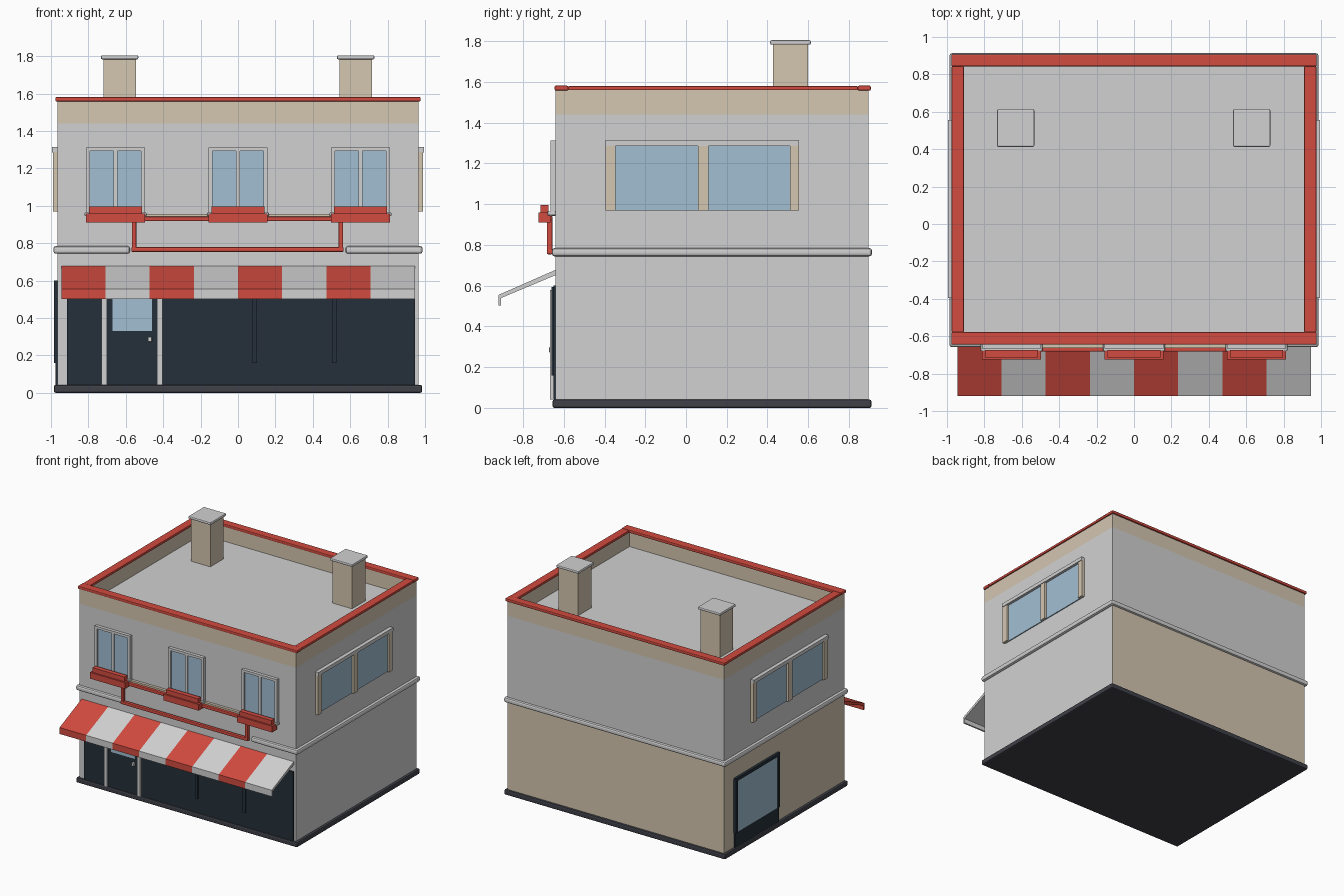
import bpy, bmesh, math
from mathutils import Vector

cube = bpy.data.objects.get("Cube")
if cube:
    bpy.data.objects.remove(cube)


def material(name, colour):
    m = bpy.data.materials.new(name)
    m.use_nodes = True
    m.diffuse_color = (*colour, 1)
    node = next(n for n in m.node_tree.nodes if n.type == 'BSDF_PRINCIPLED')
    node.inputs["Base Color"].default_value = (*colour, 1)
    node.inputs["Roughness"].default_value = 0.8
    return m


GREY = material("pale grey", (.64, .64, .64))
TAN = material("tan", (.66, .57, .44))
RED = material("red", (.64, .07, .05))
GLASS = material("window blue", (.36, .52, .65))
DARK = material("shopfront dark", (.018, .03, .042))
BASE = material("charcoal", (.05, .052, .065))


def finish(name, bm, mats):
    bmesh.ops.recalc_face_normals(bm, faces=bm.faces)
    mesh = bpy.data.meshes.new(name)
    bm.to_mesh(mesh)
    bm.free()
    for m in mats:
        mesh.materials.append(m)
    ob = bpy.data.objects.new(name, mesh)
    bpy.context.collection.objects.link(ob)
    return ob


def box(name, x, y, z, mat, bevel=0, second=None, rule=None):
    """Box from (low, high) pairs; rule picks faces for the second colour."""
    bm = bmesh.new()
    bmesh.ops.create_cube(bm, size=1)
    for v in bm.verts:
        v.co = Vector([r[0] if c < 0 else r[1] for c, r in zip(v.co, (x, y, z))])
    bm.normal_update()
    if rule:
        for f in bm.faces:
            f.material_index = int(rule(f.normal))
    if bevel:
        bmesh.ops.bevel(bm, geom=bm.edges[:], offset=bevel, segments=2,
                        profile=0.5, affect='EDGES')
    return finish(name, bm, [mat] + ([second] if second else []))


L, R, F, B = -0.965, 0.965, -0.64, 0.895   # wall planes
ROOF, TOP, BELT = 1.44, 1.565, 0.765

# Walls: two storeys and plinth
box("lower_storey", (L, R), (F, B), (0.01, BELT), GREY, second=TAN,
    rule=lambda n: n.x < -0.5 or n.y > 0.5)
box("upper_storey", (L, R), (F, B), (BELT, ROOF), GREY)
box("plinth", (L - .02, R + .02), (F - .015, B + .015), (0, .042), BASE, .01)

# Parapet and red coping
P = 0.045
for name, y in (("front", (F, F + P)), ("back", (B - P, B))):
    box(name + "_parapet", (L, R), y, (ROOF, TOP), TAN)
for name, x in (("right", (L, L + P)), ("left", (R - P, R))):
    box(name + "_parapet", x, (F + P, B - P), (ROOF, TOP), TAN)
for name, y in (("front", (-.645, -.578)), ("back", (.843, .907))):
    box(name + "_coping", (-.977, .977), y, (1.558, 1.582), RED, .006)
for name, x in (("right", (-.975, -.91)), ("left", (.91, .975))):
    box(name + "_coping", x, (-.578, .843), (1.56, 1.58), RED, .004)

# Chimneys
for name, cx in (("right", -.633), ("left", .629)):
    box(name + "_chimney", (cx - .087, cx + .087), (.428, .598), (ROOF, 1.785), TAN)
    box(name + "_chimney_cap", (cx - .1, cx + .1), (.413, .613), (1.783, 1.805), GREY, .007)

# Belt moulding, left open at the sign on the front
bz = (.744, .785)
for name, x, y in (("back", (-.987, .987), (B - .02, B + .018)),
                   ("right_side", (-.987, L + .02), (F - .018, B + .018)),
                   ("left_side", (R - .02, .987), (F - .018, B + .018)),
                   ("front_right", (-.987, -.578), (F - .018, F + .02)),
                   ("front_left", (.575, .987), (F - .018, F + .02))):
    box(name + "_belt", x, y, bz, GREY, .013)

# Sign frame of red bars with a thin tan rail above
sy = (-.683, -.655)
box("sign_bottom_bar", (-.57, .565), sy, (.754, .779), RED, .006)
for x in (-.556, .55):
    box("sign_side_bar", (x - .012, x + .012), sy, (.765, .935), RED, .006)
box("sign_top_bar", (-.57, .565), sy, (.918, .943), RED, .006)
box("sign_rail", (-.5, .5), (-.662, F), (.943, .957), TAN)

# Front windows with planters
for i, cx in enumerate((-.655, 0, .655)):
    fy = (-.665, F + .01)
    box("front_window_glass", (cx - .14, cx + .14), (-.648, F), (.965, 1.295), GLASS)
    for s in (-1, 1):
        a, b = sorted((cx + s * .137, cx + s * .157))
        box("front_window_jamb", (a, b), fy, (.955, 1.312), GREY)
    box("front_window_head", (cx - .137, cx + .137), fy, (1.292, 1.312), GREY)
    box("front_window_mullion", (cx - .01, cx + .01), (-.658, F), (.96, 1.292), GREY)
    box("front_window_sill", (cx - .165, cx + .165), (-.68, F), (.945, .965), GREY, .005)
    box("planter_box", (cx - .157, cx + .157), (-.725, -.665), (.91, .96), RED)
    box("planter_top", (cx - .142, cx + .142), (-.713, -.675), (.96, .997), RED)

# Wide side windows
for s in (-1, 1):
    def span(depth):
        return tuple(sorted((s * (R - .005), s * (R + depth))))
    box("side_window_glass", span(.008), (-.36, .53), (.97, 1.295), GLASS)
    for y in ((-.395, -.345), (.06, .11), (.51, .555)):
        box("side_window_post", span(.025), y, (.97, 1.288), TAN)
    box("side_window_lintel", span(.03), (-.395, .555), (1.286, 1.315), GREY)

# Side shop window
box("side_shop_panel", (L - .01, L), (.21, .77), (.042, .6), DARK)
box("side_shop_glass", (L - .014, L), (.235, .745), (.16, .575), GLASS)
for y in (.22, .76):
    box("side_shop_frame", (L - .02, L), (y - .012, y + .012), (.16, .59), DARK)
box("side_shop_frame_head", (L - .02, L), (.21, .77), (.575, .6), DARK)

# Shopfront and door
box("shopfront", (-.915, .945), (-.65, F), (.042, .6), DARK)
for x in (.09, .515):
    box("shopfront_mullion", (x - .012, x + .012), (-.66, F), (.16, .595), DARK)
for x in (-.715, -.418):
    box("door_post", (x - .014, x + .014), (-.667, F), (.042, .58), GREY)
box("door_head", (-.701, -.432), (-.667, F), (.56, .58), GREY)
box("door_glass", (-.67, -.46), (-.656, F), (.33, .55), GLASS)
box("door_handle", (-.482, -.46), (-.672, -.65), (.273, .3), GREY, .004)

# Striped awning: one profile repeated across the front
profile = [(F, .678), (-.92, .555), (-.92, .503), (-.907, .503), (-.907, .54), (F, .652)]
bm = bmesh.new()
step = 1.89 / 8
for i in range(8):
    x0 = -.945 + i * step
    ring = [[bm.verts.new((x, y, z)) for y, z in profile] for x in (x0, x0 + step)]
    faces = [bm.faces.new(r) for r in ring]
    n = len(profile)
    for k in range(n):
        j = (k + 1) % n
        faces.append(bm.faces.new((ring[0][k], ring[0][j], ring[1][j], ring[1][k])))
    for f in faces:
        f.material_index = i % 2
finish("awning", bm, [RED, GREY])
